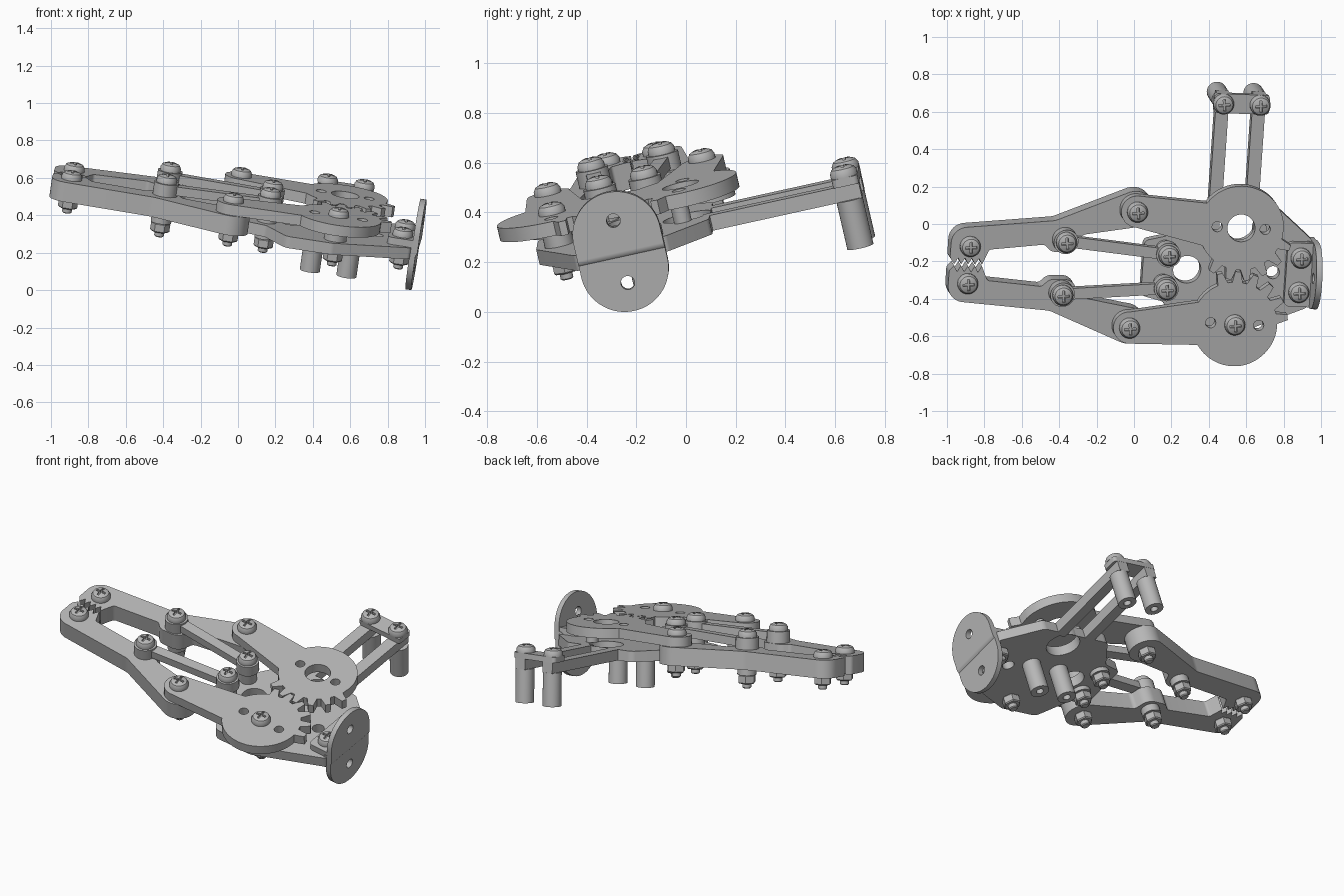
import bpy, bmesh
from math import sin, cos, tan, pi, radians, atan2
from mathutils import Vector, Matrix

cube = bpy.data.objects.get("Cube")
if cube:
    bpy.data.objects.remove(cube)

mat = bpy.data.materials.new("machined grey")
mat.use_nodes = True
grey = (0.47, 0.47, 0.47, 1)
mat.diffuse_color = grey
mat.node_tree.nodes["Principled BSDF"].inputs["Base Color"].default_value = grey

# Tilted frame: u runs along the gripper, v across it, n is the plate normal
n = Vector((0.145, -0.23, 1)).normalized()
u = Vector((1, -0.035, -0.153)).normalized()
v = n.cross(u).normalized()
u = v.cross(n)
R = Matrix((u, v, n)).transposed()
FRAME = Matrix.Translation(Vector((0, 0, 0.59)) - R @ Vector((0, 0.25, 0.57))) @ R.to_4x4()
parts = []


def add(name, mesh, local):
    ob = bpy.data.objects.new(name, mesh)
    if not mesh.materials:
        mesh.materials.append(mat)
    bpy.context.collection.objects.link(ob)
    ob.matrix_world = FRAME @ local
    parts.append(ob)
    return ob


def evaluated(ob):
    dg = bpy.context.evaluated_depsgraph_get()
    return bpy.data.meshes.new_from_object(ob.evaluated_get(dg))


def arc(x, y, r, start, stop, step):
    return [(x + r * cos(radians(d)), y + r * sin(radians(d))) for d in range(start, stop, step)]


def circle(x, y, r, step=12):
    return arc(x, y, r, 0, 360, step)


def rounded(corners):
    """Polygon from (x, y, radius) corners, each filleted."""
    out = []
    for i, (x, y, r) in enumerate(corners):
        p = Vector((x, y))
        a = Vector(corners[i - 1][:2]) - p
        b = Vector(corners[(i + 1) % len(corners)][:2]) - p
        if r == 0:
            out.append((x, y))
            continue
        half = a.angle(b) / 2
        t = min(r / tan(half), 0.495 * a.length, 0.495 * b.length)
        a.normalize()
        b.normalize()
        c = p + (a + b).normalized() * (t / cos(half))
        s, e = p + a * t - c, p + b * t - c
        a0 = atan2(s.y, s.x)
        d = (atan2(e.y, e.x) - a0 + pi) % (2 * pi) - pi
        out += [(c.x + s.length * cos(a0 + d * j / 8), c.y + s.length * sin(a0 + d * j / 8)) for j in range(9)]
    return out


def plate(name, outline, w0, w1, holes=(), local=Matrix()):
    """Flat plate with holes, filled between two heights."""
    cu = bpy.data.curves.new(name, 'CURVE')
    cu.dimensions = '2D'
    cu.fill_mode = 'BOTH'
    cu.extrude = (w1 - w0) / 2
    for loop in [outline, *holes]:
        sp = cu.splines.new('POLY')
        sp.points.add(len(loop) - 1)
        for q, (x, y) in zip(sp.points, loop):
            q.co = (x, y, 0, 1)
        sp.use_cyclic_u = True
    tmp = bpy.data.objects.new(name + "_curve", cu)
    bpy.context.collection.objects.link(tmp)
    me = evaluated(tmp)
    bpy.data.objects.remove(tmp)
    bm = bmesh.new()
    bm.from_mesh(me)
    bmesh.ops.remove_doubles(bm, verts=bm.verts, dist=1e-5)
    bmesh.ops.recalc_face_normals(bm, faces=bm.faces)
    bm.to_mesh(me)
    bm.free()
    return add(name, me, local @ Matrix.Translation((0, 0, (w0 + w1) / 2)))


def lathe(name, profile, k):
    bm = bmesh.new()
    vs = [bm.verts.new((r, 0, z)) for r, z in profile]
    es = [bm.edges.new(p) for p in zip(vs, vs[1:])]
    bmesh.ops.spin(bm, geom=vs + es, cent=(0, 0, 0), axis=(0, 0, 1), angle=2 * pi, steps=k)
    bmesh.ops.remove_doubles(bm, verts=bm.verts, dist=1e-5)
    bmesh.ops.recalc_face_normals(bm, faces=bm.faces)
    me = bpy.data.meshes.new(name)
    bm.to_mesh(me)
    bm.free()
    return me


def cross_head():
    """Pan head with a cross recess."""
    raw = lathe("raw_head", [(0, 0), (.055, 0), (.055, .018), (.046, .034), (.026, .043), (0, .045)], 28)
    head = bpy.data.objects.new("raw_head", raw)
    bpy.context.collection.objects.link(head)
    cutters = []
    for size in ((.062, .013, .04), (.013, .062, .04)):
        bm = bmesh.new()
        bmesh.ops.create_cube(bm, size=1, matrix=Matrix.Translation((0, 0, .048)) @ Matrix.Diagonal((*size, 1)))
        me = bpy.data.meshes.new("cutter")
        bm.to_mesh(me)
        bm.free()
        ob = bpy.data.objects.new("cutter", me)
        ob.hide_render = True
        bpy.context.collection.objects.link(ob)
        cutters.append(ob)
        mod = head.modifiers.new("recess", 'BOOLEAN')
        mod.operation = 'DIFFERENCE'
        mod.object = ob
    bpy.context.view_layer.update()
    me = evaluated(head)
    for ob in [head] + cutters:
        bpy.data.objects.remove(ob)
    return me


HEAD = cross_head()
NUT = lathe("nut", [(0, 0), (.046, 0), (.052, -.006), (.052, -.046), (.046, -.052), (0, -.052)], 6)
TAIL = lathe("tail", [(0, 0), (.026, 0), (.026, -.075), (.02, -.08), (0, -.08)], 16)


def bolt(name, x, y, top, bottom=None):
    add(name + "_head", HEAD, Matrix.Translation((x, y, top)) @ Matrix.Rotation(0.1, 4, 'Z'))
    if bottom is not None:
        add(name + "_nut", NUT, Matrix.Translation((x, y, bottom)))
        add(name + "_tail", TAIL, Matrix.Translation((x, y, bottom)))
        plate(name + "_shank", circle(x, y, .026, 24), bottom - .01, top + .005)


TIP, KNEE, ELBOW = (-.871, .102), (-.364, .145), (.01, .318)
GEAR, PIVOT, MOUNT = (.577, .2635), (.194, .093), (.925, .094)
ROOT, CREST = .23, .288


def sway(x, y, s):
    """Mirror to one side; the linkage leans a little to the left around the elbows."""
    return x, s * y + .02 * max(0, 1 - abs(x + .1) / .75)


for side, s in (("left", 1), ("right", -1)):
    def part(name, pts, w0, w1, holes=()):
        plate(f"{side}_{name}", [sway(x, y, s) for x, y in pts], w0, w1,
              [[sway(x, y, s) for x, y in h] for h in holes])

    # Bent finger with a serrated grip
    grip = [(-.8 - i * .0188, (.036 if i % 2 else .002) + (1 - s) * .002, 0) for i in range(9)]
    cap = [(x, y, 0) for x, y in arc(*ELBOW, .1, 112, -100, -12)]
    part("finger", rounded([(-.975, .198, .1), (-.42, .247, .1)] + cap
                           + [(-.27, .17, .03), (-.3, .075, .07), (-.43, .075, .06), (-.47, .115, .03),
                              (-.765, .085, .02), (-.785, .04, .01)] + grip + [(-.975, .035, .03)]), .405, .512)
    # Gear sector with its arm
    def polar(r, deg):
        return (GEAR[0] + r * cos(radians(deg)), GEAR[1] + r * sin(radians(deg)))

    pts = arc(*ELBOW, .087, 90, 271, 12)
    first = 240 if s > 0 else 250
    pts += [polar(ROOT, d) for d in range(208, first - 8, 6)]
    for c in range(first, 351, 20):
        pts += [polar(ROOT, c - 7), polar(CREST, c - 3), polar(CREST, c + 3), polar(ROOT, c + 7)]
    pts += [polar(ROOT, d) for d in range(362, 511, 5)]
    holes = [circle(GEAR[0] + d, GEAR[1], .028, 18) for d in (-.13, .13)]
    if s > 0:
        holes.append(circle(*GEAR, .075))
    part("gear_arm", pts, .512, .57, holes)
    # Parallel link with end bosses
    a, b = Vector(KNEE), Vector(PIVOT)
    off = (b - a).normalized().orthogonal() * .03
    part("link_bar", [tuple(q) for q in (a + off, a - off, b - off, b + off)], .52, .568)
    part("link_knee_boss", circle(*KNEE, .066), .512, .58)
    part("link_pivot_boss", circle(*PIVOT, .066), .512, .58)
    part("pivot_spacer", circle(*PIVOT, .052), .439, .512)
    part("knee_washer", circle(*KNEE, .055), .36, .405)
    part("pivot_washer", circle(*PIVOT, .055), .35, .376)
    # Fasteners
    for name, spot, top, low in (("tip", TIP, .512, .405), ("knee", KNEE, .58, .36), ("elbow", ELBOW, .57, .405),
                                 ("pivot", PIVOT, .58, .35), ("mount", MOUNT, .478, .376)):
        bolt(f"{side}_{name}_bolt", *sway(*spot, s), top, low)

bolt("gear_bolt", GEAR[0], -GEAR[1], .57, .376)
plate("gear_bolt_spacer", circle(GEAR[0], -GEAR[1], .06), .439, .512)
plate("gear_stud", circle(.69, .25, .036), .439, .512)

# Base plate
base = [(.08, .15, .03), (.2, .18, .03), (.32, .36, .05), (.78, .36, .05), (.985, .185, .03),
        (.985, -.185, .03), (.57, -.36, .05), (.32, -.36, .05), (.2, -.18, .03), (.08, -.15, .03)]
plate("base_plate", rounded(base), .376, .439, [circle(.32, 0, .075), circle(*GEAR, .1), circle(.785, 0, .035, 18)])

# Side handle: two bars, a cross bar and hollow posts
for x in (.45, .648):
    plate("handle_bar", [(x - .035, .33), (x + .035, .33), (x + .035, .975), (x - .035, .975)], .376, .439)
    bolt("handle_bolt", x, .922, .473)
    for name, y in (("handle_post", .922), ("base_post", .05)):
        plate(name, circle(x + .005, y, .054), .18, .378, [circle(x + .005, y, .022, 24)])
plate("handle_cross_bar", rounded([(.4, .87, .02), (.7, .87, .02), (.7, .976, .02), (.4, .976, .02)]), .439, .473)

# End bracket: tongue, upright round-ended flanges and fold
plate("bracket_tongue", rounded([(.85, -.175, .03), (.85, .175, .03), (1, .175, .01), (1, -.175, .01)]), .439, .478)
upright = Matrix.Translation((1, 0, .42)) @ Matrix(((0, 0, 1, 0), (1, 0, 0, 0), (0, 1, 0, 0), (0, 0, 0, 1)))
for name, e, shift in (("bracket_upper_flange", 1, .003), ("bracket_lower_flange", -1, -.005)):
    dome = [(x, e * y) for x, y in arc(0, .069, .178, 0, 181, 6)]
    plate(name, dome + [(-.178, 0), (.178, 0)], shift - .016, shift + .016, [circle(0, e * .13, .028, 18)], upright)
along = Matrix.Translation((.985, 0, .42)) @ Matrix.Rotation(pi / 2, 4, 'X')
plate("bracket_fold", circle(0, 0, .034), -.178, .178, (), along)

# Centre on the ground
bpy.context.view_layer.update()
pts = [ob.matrix_world @ q.co for ob in parts for q in ob.data.vertices]
lo = Vector([min(p[i] for p in pts) for i in range(3)])
hi = Vector([max(p[i] for p in pts) for i in range(3)])
shift = Matrix.Translation((-(lo.x + hi.x) / 2, -(lo.y + hi.y) / 2, -lo.z))
for ob in parts:
    ob.matrix_world = shift @ ob.matrix_world
    ob.select_set(True)
bpy.context.view_layer.objects.active = parts[0]
bpy.ops.object.shade_smooth_by_angle(angle=radians(30))
